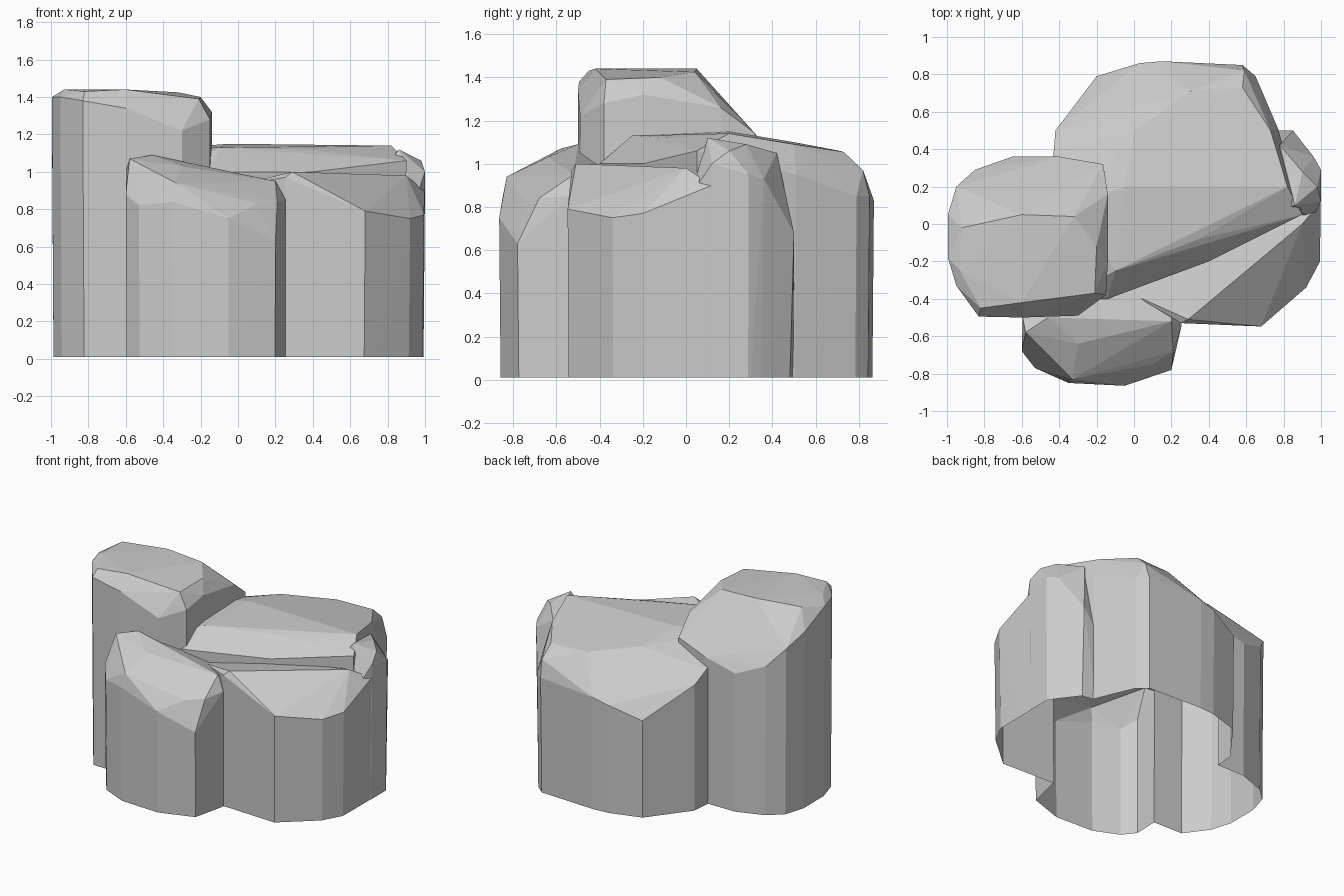
import bpy, bmesh

BASE = -0.2


def boulder(name, walls, tops):
    """Convex low-poly block: wall points (x, y, rim height) dropped to the base, plus crown points."""
    bm = bmesh.new()
    for x, y, z in walls:
        bm.verts.new((x * 0.99, y * 0.99, BASE))
        bm.verts.new((x, y, z))
    for p in tops:
        bm.verts.new(p)
    res = bmesh.ops.convex_hull(bm, input=bm.verts)
    junk = {v for v in res["geom_interior"] + res["geom_unused"] if isinstance(v, bmesh.types.BMVert)}
    bmesh.ops.delete(bm, geom=list(junk), context='VERTS')
    bmesh.ops.recalc_face_normals(bm, faces=bm.faces)
    me = bpy.data.meshes.new(name)
    bm.to_mesh(me)
    bm.free()
    ob = bpy.data.objects.new(name, me)
    bpy.context.collection.objects.link(ob)
    return ob


# Large rear block with the flat top and the diagonal step at its front
main = boulder("rock_cluster", [
    (-0.43, 0.38, 1.0), (-0.42, 0.5, 0.93), (-0.2, 0.79, 0.72), (0.03, 0.86, 0.8),
    (0.15, 0.87, 0.83), (0.58, 0.85, 0.85), (0.65, 0.79, 0.85), (0.77, 0.51, 0.95),
    (0.9, 0.05, 1.06), (0.4, -0.2, 1.0), (0.1, -0.27, 1.0), (-0.14, -0.4, 1.0), (-0.4, -0.4, 1.0),
], [(-0.3, 0.1, 1.13), (-0.05, 0.2, 1.15), (0.0, 0.5, 1.1), (0.3, 0.71, 1.06), (0.58, 0.73, 1.055),
    (0.59, 0.82, 0.97), (0.73, 0.5, 1.09), (0.82, 0.2, 1.14), (0.35, -0.08, 1.12), (-0.1, -0.25, 1.13)])

# Tall left column, crown sloping down to the back
column = boulder("left_column", [
    (-0.995, 0.05, 1.3), (-0.95, 0.2, 1.22), (-0.85, 0.29, 1.1), (-0.65, 0.36, 1.02),
    (-0.4, 0.36, 1.08), (-0.165, 0.32, 1.14), (-0.14, 0.16, 1.26), (-0.14, -0.2, 1.32),
    (-0.15, -0.38, 1.28), (-0.3, -0.49, 1.22), (-0.6, -0.5, 1.34), (-0.83, -0.495, 1.38),
    (-0.95, -0.33, 1.4), (-0.995, -0.18, 1.4),
], [(-0.92, -0.02, 1.435), (-0.6, 0.05, 1.44), (-0.32, 0.04, 1.425), (-0.2, -0.12, 1.4),
    (-0.21, -0.37, 1.39), (-0.6, -0.42, 1.44), (-0.82, -0.45, 1.43), (-0.93, -0.25, 1.44)])

# Front block with a slanted shoulder
front = boulder("front_block", [
    (-0.595, -0.5, 1.02), (-0.6, -0.68, 0.88), (-0.53, -0.77, 0.82), (-0.35, -0.85, 0.84),
    (-0.05, -0.865, 0.75), (0.2, -0.78, 0.63), (0.255, -0.54, 0.85), (0.2, -0.2, 0.8), (-0.5, -0.2, 0.9),
], [(-0.58, -0.58, 1.07), (-0.46, -0.5, 1.09), (-0.3, -0.64, 1.03), (0.1, -0.75, 0.83),
    (-0.33, -0.83, 0.94), (0.21, -0.68, 0.84), (0.2, -0.52, 0.95), (0.0, -0.33, 0.92)])

# Right front terrace below the step
terrace = boulder("terrace", [
    (0.252, -0.53, 0.97), (0.68, -0.548, 0.79), (0.92, -0.34, 0.75), (0.995, -0.2, 0.77),
    (0.997, 0.12, 0.9), (0.2, 0.1, 0.85), (0.1, -0.2, 0.85),
], [(0.29, -0.51, 1.0), (0.0, -0.38, 0.93), (0.4, -0.12, 0.95), (0.62, -0.3, 0.92),
    (0.85, -0.15, 0.92), (0.9, 0.0, 0.98)])

# Right-hand bulge, leaving a crease against the rear block
bulge = boulder("right_bulge", [
    (0.7, 0.05, 0.9), (0.95, 0.02, 0.85), (1.0, 0.12, 1.0), (1.0, 0.29, 0.95),
    (0.96, 0.35, 0.8), (0.86, 0.48, 0.55), (0.72, 0.5, 0.5),
], [(0.86, 0.1, 1.12), (0.9, 0.28, 1.09), (0.96, 0.36, 0.93), (0.78, 0.42, 1.05),
    (0.85, 0.5, 0.68), (0.98, 0.2, 1.06)])

# Fuse all blocks into one skin
parts = [column, front, terrace, bulge]
for ob in parts:
    mod = main.modifiers.new(ob.name, 'BOOLEAN')
    mod.operation = 'UNION'
    mod.solver = 'EXACT'
    mod.object = ob
dg = bpy.context.evaluated_depsgraph_get()
fused = bpy.data.meshes.new_from_object(main.evaluated_get(dg))
main.modifiers.clear()
main.data = fused
for ob in parts:
    bpy.data.objects.remove(ob)

# Slice off the buried part, leaving an open underside
bm = bmesh.new()
bm.from_mesh(main.data)
bmesh.ops.bisect_plane(bm, geom=bm.verts[:] + bm.edges[:] + bm.faces[:],
                       plane_co=(0, 0, 0.01), plane_no=(0, 0, 1), clear_inner=True)
for f in bm.faces:
    f.smooth = False
bm.to_mesh(main.data)
bm.free()
